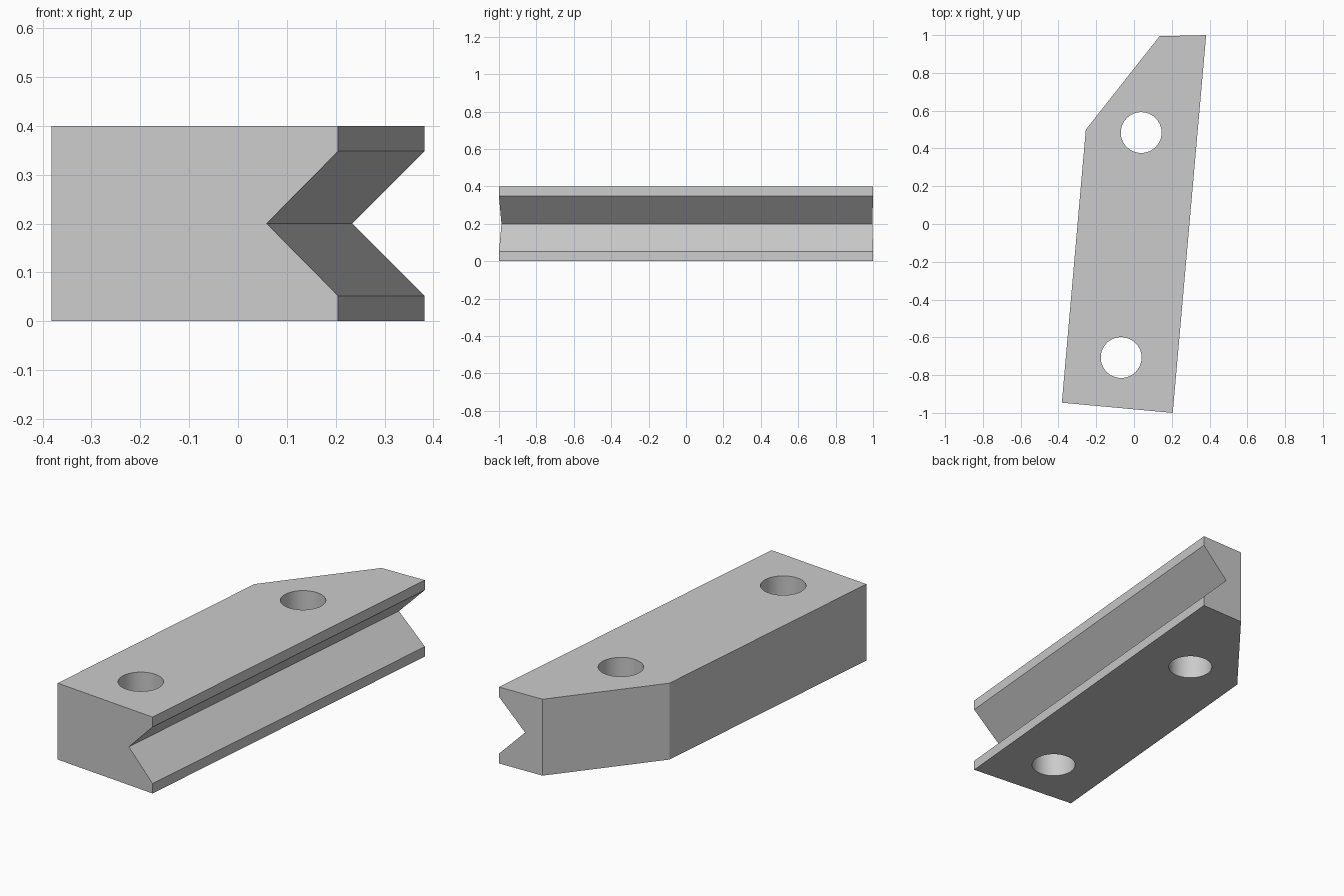
import bpy, bmesh
from mathutils import Vector

cube = bpy.data.objects.get("Cube")
if cube:
    bpy.data.objects.remove(cube, do_unlink=True)

HEIGHT = 0.4
grey = bpy.data.materials.new("plain grey")
grey.use_nodes = True
grey.diffuse_color = (0.6, 0.6, 0.6, 1)
grey.node_tree.nodes["Principled BSDF"].inputs["Base Color"].default_value = (0.6, 0.6, 0.6, 1)


def prism(name, points, sweep):
    """Closed solid made by sweeping a planar polygon along a vector."""
    bm = bmesh.new()
    base = bm.faces.new([bm.verts.new(p) for p in points])
    top = bmesh.ops.extrude_face_region(bm, geom=[base])["geom"]
    bmesh.ops.translate(bm, vec=sweep, verts=[v for v in top if isinstance(v, bmesh.types.BMVert)])
    bmesh.ops.recalc_face_normals(bm, faces=bm.faces)
    mesh = bpy.data.meshes.new(name)
    bm.to_mesh(mesh)
    bm.free()
    mesh.materials.append(grey)
    obj = bpy.data.objects.new(name, mesh)
    bpy.context.collection.objects.link(obj)
    return obj


# Slanted bar with one clipped corner
front_right, back_right = Vector((0.205, -1.0, 0)), Vector((0.382, 1.0, 0))
outline = [(-0.382, -0.946, 0), front_right, back_right, (0.135, 0.994, 0), (-0.255, 0.5, 0)]
bar = prism("grooved_bar", outline, (0, 0, HEIGHT))

# V groove along the right side, its cutter running past both ends
along = (back_right - front_right).normalized()
outward = along.cross(Vector((0, 0, 1)))
depth, half = 0.147, 0.148
tip = front_right - outward * depth - along * 0.2 + Vector((0, 0, HEIGHT / 2))
flare = outward * depth * 1.5
rise = Vector((0, 0, half * 1.5))
cutters = [prism("groove_cutter", [tip, tip + flare - rise, tip + flare + rise], along * 2.5)]

# Two vertical through holes
for x, y in ((0.038, 0.484), (-0.068, -0.707)):
    bpy.ops.mesh.primitive_cylinder_add(vertices=64, radius=0.108, depth=1, location=(x, y, HEIGHT / 2))
    hole = bpy.context.object
    hole.name = "hole_cutter"
    hole.data.materials.append(grey)
    cutters.append(hole)

# Cut the bar, then discard the cutters
bpy.ops.object.select_all(action="DESELECT")
bar.select_set(True)
bpy.context.view_layer.objects.active = bar
for cutter in cutters:
    cutter.hide_render = True
    mod = bar.modifiers.new("cut", "BOOLEAN")
    mod.operation = "DIFFERENCE"
    mod.solver = "EXACT"
    mod.object = cutter
    bpy.ops.object.modifier_apply(modifier=mod.name)
    bpy.data.objects.remove(cutter, do_unlink=True)
bpy.ops.object.shade_smooth_by_angle()
